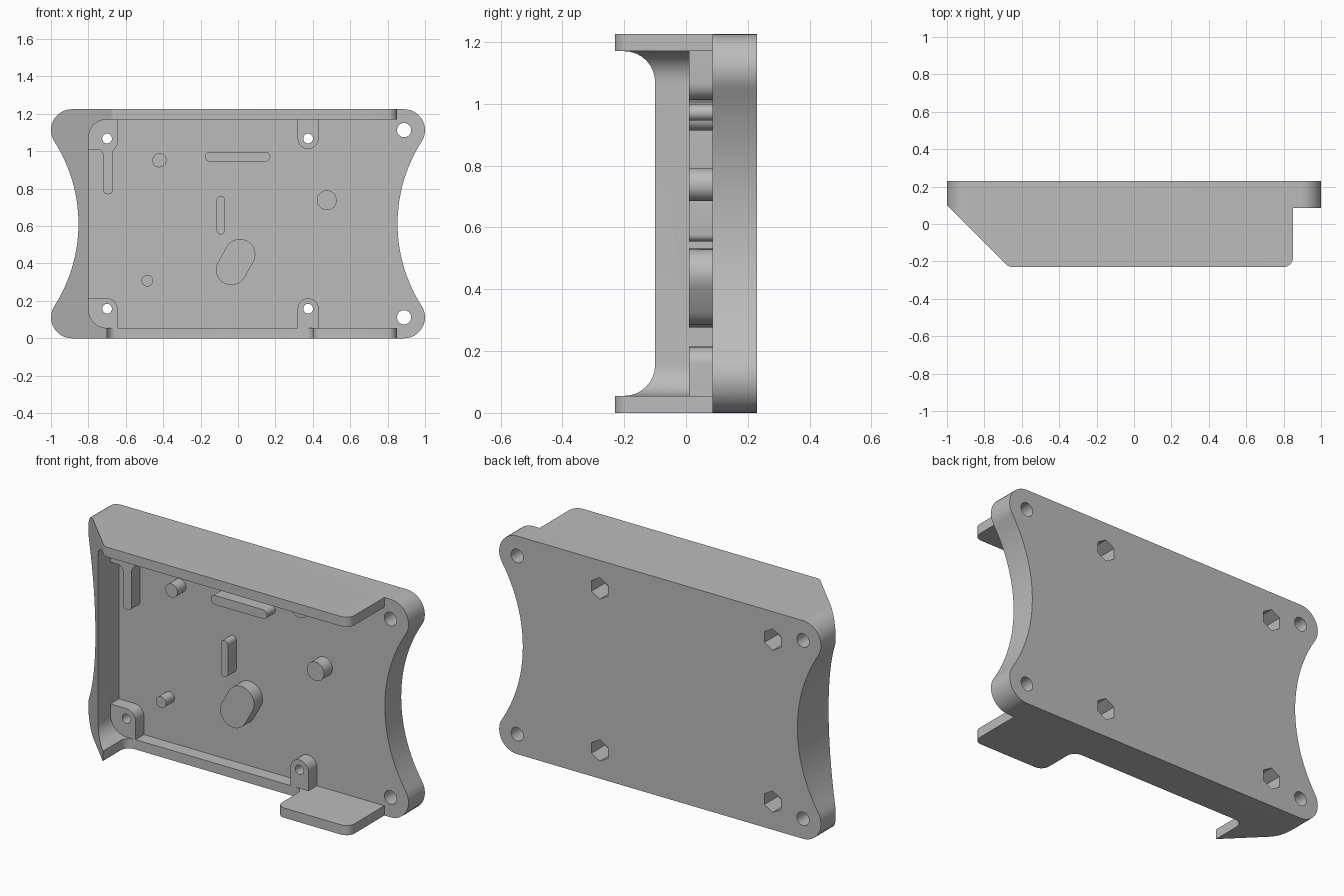
import bpy, bmesh, math
from mathutils import Vector

old = bpy.data.objects.get("Cube")
if old:
    bpy.data.objects.remove(old, do_unlink=True)

grey = bpy.data.materials.new("plain grey")
grey.use_nodes = True
grey.diffuse_color = (0.5, 0.5, 0.5, 1)
grey.node_tree.nodes["Principled BSDF"].inputs["Base Color"].default_value = (0.5, 0.5, 0.5, 1)

H, BACK, FRONT, FLOOR, PEG = 1.225, 0.23, -0.23, 0.085, 0.01


def arc(cx, cy, r, a0, a1, n=12):
    angles = [math.radians(a0 + (a1 - a0) * i / n) for i in range(n + 1)]
    return [(cx + r * math.cos(a), cy + r * math.sin(a)) for a in angles]


def circle(cx, cy, r, n=32, turn=0):
    return arc(cx, cy, r, turn, turn + 360, n)[:-1]


def capsule(x0, z0, x1, z1, r):
    """Slot shape between two centres."""
    a = math.degrees(math.atan2(z1 - z0, x1 - x0))
    return arc(x1, z1, r, a - 90, a + 90) + arc(x0, z0, r, a + 90, a + 270)


def rounded(corners, n=8):
    """Polygon from (x, y) or (x, y, radius) corners, filleted where a radius is given."""
    out = []
    for i, c in enumerate(corners):
        p = Vector(c[:2])
        if len(c) < 3:
            out.append(tuple(p))
            continue
        u = (Vector(corners[i - 1][:2]) - p).normalized()
        v = (Vector(corners[(i + 1) % len(corners)][:2]) - p).normalized()
        half = u.angle(v) / 2
        centre = p + (u + v).normalized() * (c[2] / math.sin(half))
        t = c[2] / math.tan(half)
        s, e = p + u * t - centre, p + v * t - centre
        total = s.angle(e)
        for k in range(n + 1):
            f = k / n
            q = (s * math.sin((1 - f) * total) + e * math.sin(f * total)) / math.sin(total)
            out.append(tuple(centre + q))
    return out


def prism(name, pts, d0, d1, upright=True):
    """Extrude an x-z outline along y, or an x-y outline along z."""
    place = (lambda a, b, d: (a, d, b)) if upright else (lambda a, b, d: (a, b, d))
    bm = bmesh.new()
    low = [bm.verts.new(place(a, b, d0)) for a, b in pts]
    high = [bm.verts.new(place(a, b, d1)) for a, b in pts]
    bm.faces.new(low)
    bm.faces.new(high[::-1])
    for i in range(len(pts)):
        bm.faces.new((low[i - 1], low[i], high[i], high[i - 1]))
    bmesh.ops.recalc_face_normals(bm, faces=bm.faces)
    mesh = bpy.data.meshes.new(name)
    bm.to_mesh(mesh)
    bm.free()
    mesh.materials.append(grey)
    ob = bpy.data.objects.new(name, mesh)
    bpy.context.collection.objects.link(ob)
    return ob


def select(ob):
    bpy.ops.object.select_all(action='DESELECT')
    ob.select_set(True)
    bpy.context.view_layer.objects.active = ob


def combine(ob, other, how):
    select(ob)
    m = ob.modifiers.new("cut", 'BOOLEAN')
    m.operation, m.solver, m.object = how, 'EXACT', other
    bpy.ops.object.modifier_apply(modifier=m.name)
    bpy.data.objects.remove(other, do_unlink=True)


# Outline with four round corners and hollow sides
r, waist = 0.112, 0.853
cx = 1 - r
dz, k = H / 2 - r, waist - cx
R = (k * k + dz * dz - r * r) / (2 * (r - k))
a = math.degrees(math.atan2(dz, k + R))
side = arc(cx, r, r, -90, a) + arc(waist + R, H / 2, R, 180 + a, 180 - a, 28)[1:-1]
side += arc(cx, H - r, r, -a, 90)
body = prism("case_body", side + [(-x, z) for x, z in reversed(side)], -0.4, 0.4)

# Depth profile: slanted left wall, stepped right end
profile = rounded([(1.1, BACK), (-1.1, BACK), (-1.1, 0.2), (-0.67, FRONT, 0.05),
                   (0.85, FRONT, 0.05), (0.85, FLOOR), (1.1, FLOOR)])
combine(body, prism("profile", profile, -0.1, 1.4, False), 'INTERSECT')

# Inner cavity, open to the right
cavity = rounded([(-0.8, 0.055, 0.1), (1.2, 0.055), (1.2, 1.17), (-0.8, 1.17, 0.1)])
combine(body, prism("cavity", cavity, -0.5, FLOOR), 'DIFFERENCE')

# Notch in the lower wall
notch = rounded([(-0.7, PEG, 0.05), (0.4, PEG, 0.05), (0.4, FRONT - 0.001, 0.05),
                 (0.5, FRONT - 0.001), (0.5, -0.4), (-0.7, -0.4)])
combine(body, prism("notch", notch, -0.1, 0.3, False), 'DIFFERENCE')

# Screw posts growing out of the walls
xl, xr, zl, zh = -0.7, 0.375, 0.158, 1.068
w = 0.056
posts = [
    rounded([(xr - w, 0.03), (xr + w, 0.03), (xr + w, zl + w, w * 0.99), (xr - w, zl + w, w * 0.99)]),
    rounded([(xr - w, 1.2), (xr - w, zh - w, w * 0.99), (xr + w, zh - w, w * 0.99), (xr + w, 1.2)]),
    rounded([(-0.85, 0.03), (xl + w, 0.03), (xl + w, zl + w, w), (-0.85, zl + w)]),
    rounded([(-0.85, 1.2), (-0.85, 1.01), (-0.722, 1.01, 0.03), (-0.722, 0.77, 0.025),
             (-0.668, 0.77, 0.025), (-0.668, 1.0), (xl + w, 1.035), (xl + w, 1.2)]),
]
for p in posts:
    combine(body, prism("post", p, PEG, 0.12), 'UNION')

# Screw holes with hexagonal nut pockets at the back
for x in (xl, xr):
    for z in (zl, zh):
        combine(body, prism("hole", circle(x, z, 0.026), -0.1, 0.4), 'DIFFERENCE')
        combine(body, prism("nut", circle(x, z, 0.06, 6, 30), 0.11, 0.4), 'DIFFERENCE')

# Corner mounting holes: through on the left end, blind behind the slanted wall
for z in (r, H - r):
    combine(body, prism("mount", circle(cx, z, 0.038), -0.1, 0.4), 'DIFFERENCE')
    combine(body, prism("mount", circle(-cx, z, 0.038), FLOOR, 0.4), 'DIFFERENCE')

# Support pegs and ribs on the floor
pegs = {
    "upper_peg": circle(-0.42, 0.952, 0.038),
    "side_peg": circle(0.475, 0.738, 0.053),
    "lower_peg": circle(-0.485, 0.308, 0.031),
    "long_rib": capsule(-0.15, 0.971, 0.147, 0.971, 0.026),
    "upright_rib": capsule(-0.092, 0.577, -0.092, 0.738, 0.022),
    "oblong_boss": capsule(-0.036, 0.366, 0.011, 0.449, 0.082),
}
parts = [body] + [prism(name, pts, PEG, FLOOR + 0.02) for name, pts in pegs.items()]

for ob in parts:
    select(ob)
    bpy.ops.object.shade_smooth_by_angle(angle=math.radians(25))
